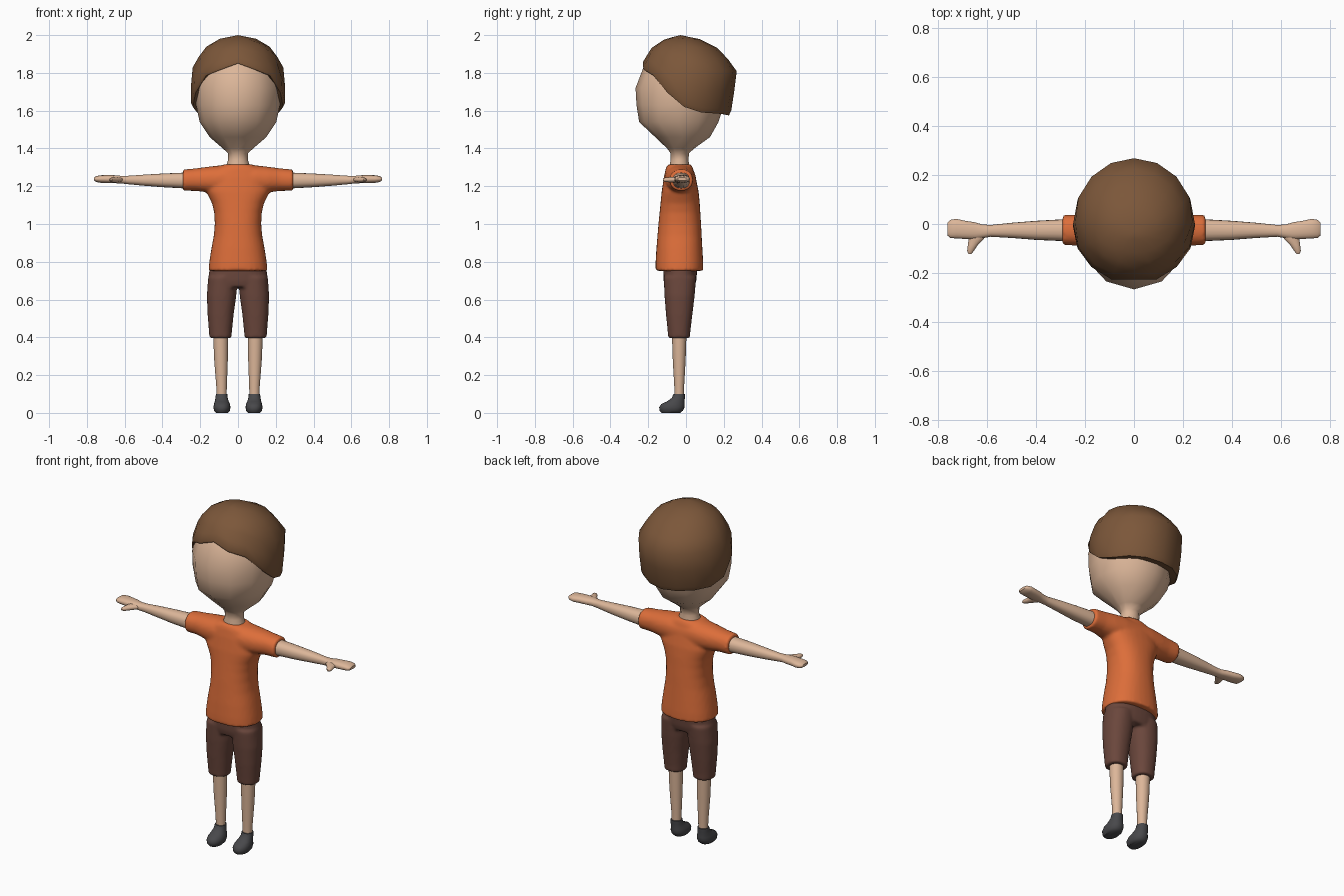
import bpy, bmesh
from math import sin, cos, pi, radians


def material(name, rgb):
    m = bpy.data.materials.new(name)
    m.diffuse_color = (*rgb, 1)
    return m


SKIN = material("skin", (0.72, 0.47, 0.32))
HAIR = material("brown_hair", (0.20, 0.095, 0.042))
SHIRT = material("orange_cloth", (0.72, 0.155, 0.042))
CLOTH = material("brown_cloth", (0.145, 0.062, 0.045))
SHOE = material("dark_grey", (0.065, 0.065, 0.07))


def lerp(table, x):
    """Linear interpolation in rows (key, values...) with rising keys."""
    if x <= table[0][0]:
        return table[0][1:]
    for a, b in zip(table, table[1:]):
        if x <= b[0]:
            f = (x - a[0]) / (b[0] - a[0])
            return tuple(p + (q - p) * f for p, q in zip(a[1:], b[1:]))
    return table[-1][1:]


def bridge(bm, rings, caps=True):
    n = len(rings[0])
    for a, b in zip(rings, rings[1:]):
        for i in range(n):
            j = (i + 1) % n
            bm.faces.new((a[i], a[j], b[j], b[i]))
    if caps:
        bm.faces.new(rings[0])
        bm.faces.new(rings[-1])


def loft(bm, rows, axis="Z", n=24, power=2.0):
    """Rows are (position on axis, centre u, centre v, radius u, radius v)."""
    rings = []
    for w, cu, cv, ru, rv in rows:
        ring = []
        for i in range(n):
            a = 2 * pi * i / n - pi / 2
            c, s = cos(a), sin(a)
            u = cu + ru * (1 if c > 0 else -1) * abs(c) ** (2 / power)
            v = cv + rv * (1 if s > 0 else -1) * abs(s) ** (2 / power)
            co = {"Z": (u, v, w), "X": (w, u, v), "Y": (u, w, v)}[axis]
            ring.append(bm.verts.new(co))
        rings.append(ring)
    bridge(bm, rings)


def finish(bm, name, mat, angle=50, mirror=False, fuse=0, subdiv=0):
    bmesh.ops.recalc_face_normals(bm, faces=bm.faces[:])
    me = bpy.data.meshes.new(name)
    bm.to_mesh(me)
    bm.free()
    me.materials.append(mat)
    for p in me.polygons:
        p.use_smooth = True
    me.set_sharp_from_angle(angle=radians(angle))
    ob = bpy.data.objects.new(name, me)
    bpy.context.collection.objects.link(ob)
    if mirror:
        ob.modifiers.new("mirror", "MIRROR")
    if fuse:
        r = ob.modifiers.new("fuse", "REMESH")
        r.mode, r.voxel_size, r.use_smooth_shade = "VOXEL", fuse, True
        s = ob.modifiers.new("blend", "SMOOTH")
        s.factor, s.iterations = 0.5, 6
    if subdiv:
        ob.modifiers.new("round", "SUBSURF").levels = subdiv
        ob.modifiers["round"].render_levels = subdiv
    return ob


# Head and neck: few sides, smooth shading
bm = bmesh.new()
loft(bm, [(1.28, 0, -.035, .065, .055), (1.31, 0, -.035, .062, .052),
          (1.34, 0, -.034, .052, .047), (1.375, 0, -.033, .054, .049),
          (1.40, 0, -.028, .08, .072), (1.46, 0, -.018, .15, .145),
          (1.54, 0, -.038, .203, .21), (1.63, 0, -.03, .222, .232),
          (1.72, 0, -.026, .226, .241), (1.83, 0, -.015, .208, .21),
          (1.91, 0, -.02, .14, .14), (1.95, 0, -.02, .05, .05)], n=12)
finish(bm, "head", SKIN, 70)

# Hair: cap whose lower edge drops from the forehead to the nape
profile = [(1.575, .24, -.262, .235), (1.66, .252, -.263, .25),
           (1.82, .245, -.25, .27), (1.93, .182, -.185, .17),
           (1.98, .10, -.11, .07), (2.0, 0, -.03, -.03)]
edge = [(0, 1.85), (30, 1.805), (45, 1.785), (60, 1.72), (90, 1.62),
        (105, 1.592), (180, 1.575)]
bm = bmesh.new()
rings = []
N = 16
for t, k, dz in ((.05, 1, 0), (.16, 1, 0), (.3, 1, 0), (.45, 1, 0), (.7, 1, 0),
                 (.94, 1, 0), (1, .97, 0), (1, .75, .01)):
    ring = []
    for i in range(N):
        a = 360 * i / N
        z = 2 - (2 - lerp(edge, min(a, 360 - a))[0]) * t
        rx, front, back = lerp(profile, z)
        y = (front + back) / 2 - (back - front) / 2 * cos(radians(a)) * k
        ring.append(bm.verts.new((rx * sin(radians(a)) * k, y, z + dz)))
    rings.append(ring)
bridge(bm, rings, caps=False)
top = bm.verts.new((0, -.03, 2.0))
for i in range(N):
    bm.faces.new((top, rings[0][i], rings[0][(i + 1) % N]))
finish(bm, "hair", HAIR, 60)

# Shirt: torso and sleeves fused
bm = bmesh.new()
loft(bm, [(.752, 0, -.035, .157, .127), (.80, 0, -.035, .152, .126),
          (.87, 0, -.035, .141, .122), (.94, 0, -.034, .128, .117),
          (1.0, 0, -.033, .123, .113), (1.06, 0, -.032, .126, .108),
          (1.11, 0, -.031, .138, .104), (1.17, 0, -.031, .168, .098),
          (1.25, 0, -.033, .165, .084), (1.295, 0, -.035, .12, .072),
          (1.315, 0, -.035, .075, .062)], n=32, power=2.3)
sleeve = [(.292, -.025, 1.232, .061, .056), (.22, -.025, 1.235, .064, .06),
          (.16, -.028, 1.235, .075, .068), (.09, -.03, 1.235, .083, .076)]
loft(bm, sleeve + [(-r[0], *r[1:]) for r in reversed(sleeve)], "X", 32, 2.2)
finish(bm, "shirt", SHIRT, fuse=.009)

# Trousers: hips and two legs fused
bm = bmesh.new()
loft(bm, [(.665, 0, -.033, .15, .078), (.70, 0, -.032, .158, .087),
          (.77, 0, -.03, .15, .09)], n=32, power=2.3)
for s in (-1, 1):
    loft(bm, [(.396, s * .093, -.037, .058, .058), (.43, s * .093, -.037, .061, .06),
              (.52, s * .092, -.036, .069, .07), (.62, s * .087, -.034, .078, .08),
              (.72, s * .08, -.032, .078, .086)], n=28, power=2.2)
finish(bm, "trousers", CLOTH, fuse=.008)

# Lower legs
bm = bmesh.new()
loft(bm, [(.08, .087, -.036, .026, .025), (.14, .087, -.036, .028, .026),
          (.28, .09, -.036, .036, .034), (.43, .092, -.036, .04, .039)])
finish(bm, "lower_legs", SKIN, mirror=True)

# Shoes
bm = bmesh.new()
loft(bm, [(0, .085, -.08, .032, .05), (.012, .085, -.078, .042, .062),
          (.03, .085, -.075, .045, .067), (.047, .085, -.069, .042, .062),
          (.06, .086, -.055, .037, .047), (.08, .087, -.04, .032, .034),
          (.1, .087, -.036, .03, .031)], power=2.2)
finish(bm, "shoes", SHOE, mirror=True)

# Arms with mitten hands and thumbs
bm = bmesh.new()
loft(bm, [(.26, -.025, 1.23, .046, .043), (.40, -.026, 1.231, .039, .036),
          (.50, -.026, 1.232, .031, .029), (.585, -.028, 1.233, .024, .022),
          (.62, -.03, 1.235, .028, .02), (.65, -.028, 1.237, .035, .021),
          (.69, -.024, 1.238, .037, .021), (.725, -.019, 1.238, .04, .02),
          (.75, -.02, 1.238, .037, .016), (.762, -.021, 1.238, .026, .008)],
     "X", 20, 2.3)
loft(bm, [(-.03, .64, 1.236, .038, .015), (-.06, .644, 1.235, .032, .015),
          (-.085, .658, 1.234, .021, .014), (-.11, .668, 1.234, .014, .011),
          (-.122, .67, 1.234, .007, .005)], "Y", 14)
finish(bm, "arms", SKIN, mirror=True)
